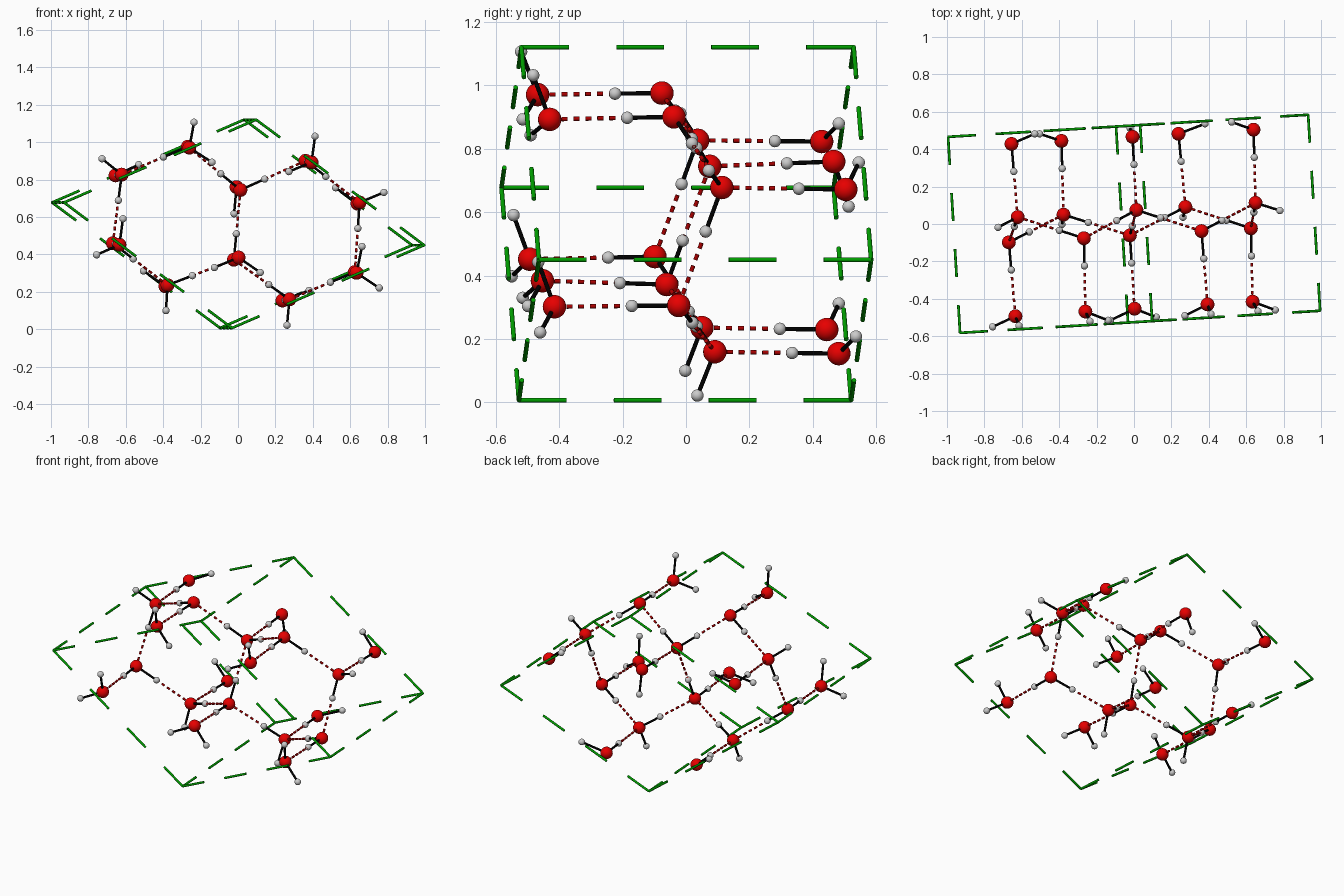
import bpy, bmesh
from mathutils import Vector as V, Matrix

if "Cube" in bpy.data.objects:
    bpy.data.objects.remove(bpy.data.objects["Cube"])

def material(name, color):
    m = bpy.data.materials.new(name)
    m.diffuse_color = (*color, 1)
    m.use_nodes = True
    m.node_tree.nodes["Principled BSDF"].inputs["Base Color"].default_value = m.diffuse_color
    return m

def finish(bm, name, mat):
    for f in bm.faces:
        f.smooth = len(f.verts) < 5          # round sides, flat end caps
    for e in bm.edges:
        e.smooth = all(len(f.verts) < 5 for f in e.link_faces)
    me = bpy.data.meshes.new(name)
    bm.to_mesh(me)
    bm.free()
    ob = bpy.data.objects.new(name, me)
    bpy.context.collection.objects.link(ob)
    if mat:
        me.materials.append(mat)

def balls(name, points, r, mat):
    bm = bmesh.new()
    for p in points:
        bmesh.ops.create_uvsphere(bm, u_segments=24, v_segments=14, radius=r,
                                  matrix=Matrix.Translation(p))
    finish(bm, name, mat)

def rods(name, pairs, r, mat, dashes=1):
    # dashes and gaps have the same length; a dash sits at each end
    bm = bmesh.new()
    n = 2 * dashes - 1
    for a, b in pairs:
        d = b - a
        rot = d.to_track_quat('Z', 'Y').to_matrix().to_4x4()
        for i in range(0, n, 2):
            mid = a + d * ((i + 0.5) / n)
            bmesh.ops.create_cone(bm, cap_ends=True, segments=12, radius1=r, radius2=r,
                                  depth=d.length / n, matrix=Matrix.Translation(mid) @ rot)
    finish(bm, name, mat)

# Oxygen sites: one in the central layer, its partner in the outer layer
sites = {
    'A': ((-.622, .037, .827), (-.655, .428, .823)),
    'B': ((-.268, -.076, .976), (-.26, -.468, .971)),
    'C': ((.013, .075, .745), (-.008, .466, .760)),
    'D': ((.361, -.038, .901), (.393, -.430, .893)),
    'E': ((.650, .113, .678), (.639, .504, .672)),
    'F': ((-.669, -.098, .460), (-.634, -.493, .452)),
    'G': ((-.377, .050, .236), (-.388, .444, .230)),
    'H': ((-.022, -.061, .372), (.003, -.453, .384)),
    'I': ((.275, .091, .160), (.238, .482, .154)),
    'J': ((.625, -.023, .306), (.634, -.415, .302)),
}
# Free hydrogens: site, layer (0 central, 1 outer), position
free = [
    ('A', 0, (-.727, -.018, .912)), ('E', 0, (.780, .072, .732)),
    ('G', 0, (-.385, -.002, .100)), ('I', 0, (.262, .036, .022)),
    ('A', 1, (-.531, .482, .880)), ('B', 1, (-.235, -.520, 1.107)),
    ('B', 1, (-.139, -.515, .893)), ('C', 1, (-.021, .513, .618)),
    ('D', 1, (.412, -.482, 1.032)), ('D', 1, (.272, -.490, .843)),
    ('E', 1, (.522, .545, .757)), ('F', 1, (-.615, -.544, .591)),
    ('F', 1, (-.756, -.550, .398)), ('G', 1, (-.505, .482, .312)),
    ('H', 1, (-.126, -.515, .330)), ('H', 1, (.119, -.498, .304)),
    ('I', 1, (.380, .536, .208)), ('J', 1, (.663, -.466, .443)),
    ('J', 1, (.755, -.460, .221)),
]
atoms = {k: (V(m), V(o)) for k, (m, o) in sites.items()}
oxygens = [p for pair in atoms.values() for p in pair]

# Donor -> acceptor pairs inside the central layer, then between layers
links = [(atoms[a][0], atoms[b][0])
         for a, b in "BA AF CB CD DE EJ FG GH HC IH JI".split()]
links += [(o, m) if o.y > 0 else (m, o) for m, o in atoms.values()]

sticks = [(atoms[k][layer], V(p)) for k, layer, p in free]
bonds = []
for donor, acceptor in links:
    h = donor + (acceptor - donor).normalized() * 0.148
    sticks.append((donor, h))
    bonds.append((h, acceptor))

red = material("red", (.8, 0, 0))
dark_red = material("dark_red", (.4, 0, 0))
black = material("black", (0, 0, 0))
green = material("green", (0, .35, 0))

# Atoms and bonds
balls("oxygen_atoms", oxygens, .037, red)
balls("hydrogen_atoms", [h for _, h in sticks], .0195, None)
rods("covalent_sticks", sticks, .0068, black)
rods("hydrogen_bonds", bonds, .0068, dark_red, dashes=7)

# Dashed unit cell: twelve edges of a slanted box
origin = V((-.994, .466, .678))
axes = [V((1.027, .063, .443)), V((.898, .055, -.671)), V((.064, -1.048, 0))]
edges = []
for i in range(3):
    u, v = axes[i - 1], axes[i - 2]
    for s in (0, 1):
        for t in (0, 1):
            p = origin + u * s + v * t
            edges.append((p, p + axes[i]))
rods("unit_cell_edges", edges, .0072, green, dashes=4)
